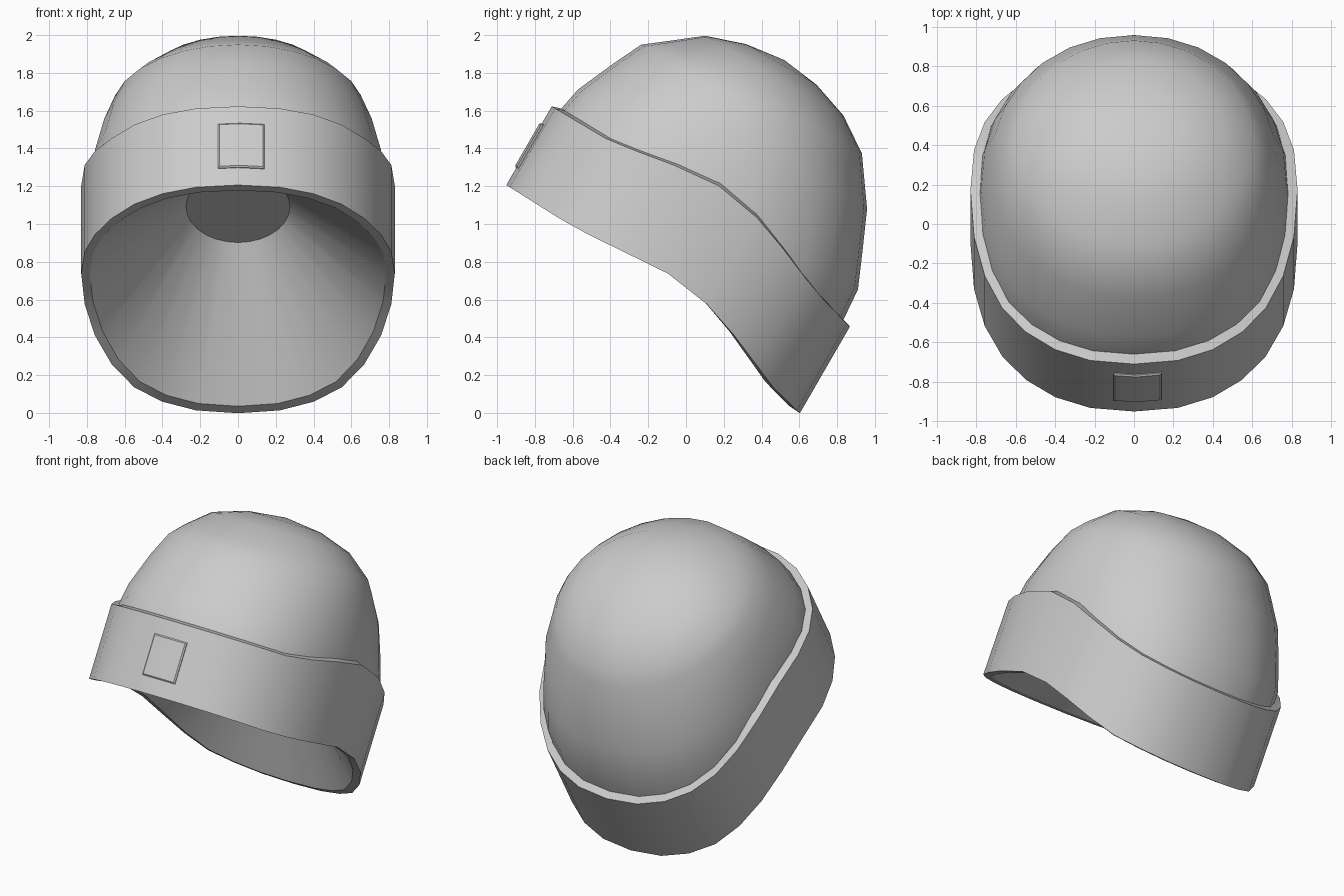
import bpy, bmesh, math
from mathutils import Vector

if "Cube" in bpy.data.objects:
    bpy.data.objects.remove(bpy.data.objects["Cube"])

SEG = 28
N = 2.28                      # squareness of the head-shaped cross-section
C = -0.452                    # centre of the tilted cross-section
TILT = math.radians(30)
CT, ST = math.cos(TILT), math.sin(TILT)


def world(x, v, w):
    """Hat space (x, back, up along the leaning axis) to world space."""
    return Vector((x, v * CT + w * ST, -v * ST + w * CT))


def spow(a, e):
    return math.copysign(abs(a) ** e, a)


def outline(rx, rv, cv=C, n=N):
    """Rounded-square ring, first point at the front."""
    pts = []
    for i in range(SEG):
        t = 2 * math.pi * i / SEG
        pts.append((rx * spow(math.sin(t), 2 / n), cv - rv * spow(math.cos(t), 2 / n)))
    return pts


def lerp(table, v):
    if v <= table[0][0]:
        return table[0][1]
    for (a, p), (b, q) in zip(table, table[1:]):
        if v <= b:
            return p + (q - p) * (v - a) / (b - a)
    return table[-1][1]


def make_object(name, bm, angle=35):
    bmesh.ops.recalc_face_normals(bm, faces=bm.faces[:])
    me = bpy.data.meshes.new(name)
    bm.to_mesh(me)
    bm.free()
    ob = bpy.data.objects.new(name, me)
    bpy.context.collection.objects.link(ob)
    bpy.ops.object.select_all(action='DESELECT')
    ob.select_set(True)
    bpy.context.view_layer.objects.active = ob
    bpy.ops.object.shade_smooth_by_angle(angle=math.radians(angle))
    return ob


def loft(name, rings, cap):
    bm = bmesh.new()
    loops = [[bm.verts.new(p) for p in r] for r in rings]
    for a, b in zip(loops, loops[1:]):
        for i in range(SEG):
            j = (i + 1) % SEG
            bm.faces.new((a[i], a[j], b[j], b[i]))
    if cap is not None:
        tip = bm.verts.new(cap)
        for i in range(SEG):
            bm.faces.new((loops[-1][i], loops[-1][(i + 1) % SEG], tip))
    return make_object(name, bm)


# Wavy hems of the folded band: (back position, height along axis)
bottom_hem = [(-1.427, .569), (-1.01, .553), (-.62, .58), (-.462, .592),
              (-.25, .57), (-.066, .518), (.165, .42), (.34, .345), (.522, .30)]
top_hem = [(-1.43, 1.05), (-1.063, 1.045), (-.645, 1.115), (-.48, 1.13),
           (-.3, 1.115), (-.08, 1.05), (.147, .95), (.34, .88), (.522, .83)]

outer = outline(.83, .975)
rim = outline(.785, .91)
lip = outline(.765, .91)
opening = outline(.275, .38, n=2)


def hem(pts, table, lift=0):
    return [world(x, v, lerp(table, o[1]) + lift) for (x, v), o in zip(pts, outer)]


# Folded band with lip, rim and the tapering inside lining
loft("folded_band", [hem(lip, top_hem, .02), hem(outer, top_hem), hem(outer, bottom_hem),
                     hem(rim, bottom_hem, .005)], None)
loft("inner_lining", [hem(rim, bottom_hem, .005),
                      [world(x, v, 1.0) for x, v in opening]], world(0, C, 1.0))

# Rounded crown: height, front, back, half width, squareness
profile = [(.75, -1.385, .482, .795, 2.28), (1.02, -1.387, .462, .795, 2.28),
           (1.2, -1.35, .385, .775, 2.2), (1.415, -1.255, .29, .725, 2.1),
           (1.57, -1.18, .18, .665, 2), (1.655, -1.07, .12, .605, 2),
           (1.78, -.91, -.065, .46, 2), (1.85, -.70, -.27, .25, 2)]
loft("crown", [[world(x, v, w) for x, v in
                outline(rx, (b - f) / 2, (b + f) / 2, n)]
               for w, f, b, rx, n in profile], world(0, -.483, 1.878))

# Small raised patch bent over the front of the band
bend = (outer[1][1] - outer[0][1]) / outer[1][0]


def patch_ring(inset, lift):
    cols = (-.105 + inset, 0.012, .14 - inset)
    pts = [(x, .945 - inset) for x in cols] + [(x, .675 + inset) for x in reversed(cols)]
    return [world(x, C - .975 + bend * abs(x) - lift, w) for x, w in pts]


bm = bmesh.new()
rings = [[bm.verts.new(p) for p in patch_ring(i, l)]
         for i, l in ((0, -.02), (0, .005), (.008, .012))]
for a, b in zip(rings, rings[1:]):
    for i in range(6):
        j = (i + 1) % 6
        bm.faces.new((a[i], a[j], b[j], b[i]))
f = rings[-1]
bm.faces.new((f[0], f[1], f[4], f[5]))
bm.faces.new((f[1], f[2], f[3], f[4]))
make_object("front_patch", bm, 20)
